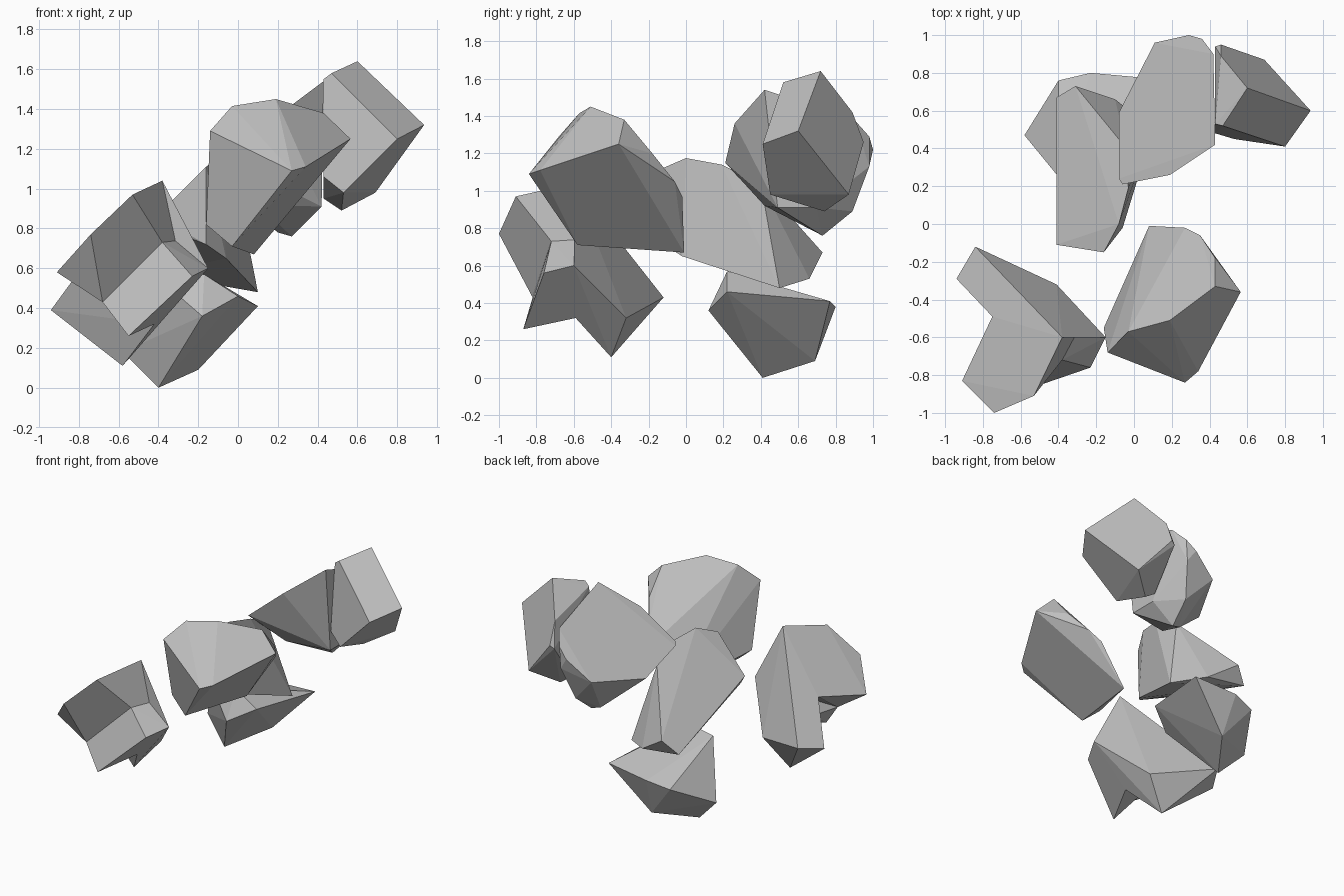
import bpy, bmesh, math

stone = bpy.data.materials.new("grey_stone")
stone.diffuse_color = (0.52, 0.52, 0.52, 1)


def chunk(name, corners):
    """Flat-faced rock fragment: convex hull around its corner points."""
    bm = bmesh.new()
    for c in corners:
        bm.verts.new(c)
    bmesh.ops.convex_hull(bm, input=bm.verts[:])
    loose = [v for v in bm.verts if not v.link_faces]
    bmesh.ops.delete(bm, geom=loose, context='VERTS')
    bmesh.ops.dissolve_limit(bm, angle_limit=math.radians(4),
                             verts=bm.verts[:], edges=bm.edges[:])
    bmesh.ops.recalc_face_normals(bm, faces=bm.faces[:])
    me = bpy.data.meshes.new(name)
    bm.to_mesh(me)
    bm.free()
    me.materials.append(stone)
    ob = bpy.data.objects.new(name, me)
    bpy.context.collection.objects.link(ob)
    return ob


def fuse(base, others):
    """Merge convex lumps into one notched rock."""
    for o in others:
        m = base.modifiers.new("union", 'BOOLEAN')
        m.operation, m.solver, m.object = 'UNION', 'EXACT', o
    dg = bpy.context.evaluated_depsgraph_get()
    me = bpy.data.meshes.new_from_object(base.evaluated_get(dg))
    base.modifiers.clear()
    base.data = me
    for o in others:
        bpy.data.objects.remove(o)


# upper right fragment
chunk("right_rock", [
    (.60, .72, 1.64), (.935, .60, 1.32), (.80, .41, 1.25), (.47, .52, 1.58),
    (.69, .87, .98), (.46, .95, 1.26), (.53, .45, .98), (.52, .74, .89),
    (.43, .53, 1.55), (.43, .48, 1.06), (.43, .73, .95), (.43, .94, 1.24),
    (.46, .89, 1.42)])

# fragment next to it, with a broad sloping top
chunk("upper_rock", [
    (-.06, .21, 1.15), (.19, .26, 1.36), (.43, .42, 1.54), (.42, .90, 1.38),
    (.36, .98, 1.29), (.29, 1.0, 1.22), (.11, .96, 1.08), (-.08, .59, 1.02),
    (-.08, .24, 1.13), (.27, .73, .76), (.20, .72, .78), (.10, .42, .92),
    (.42, .49, .91), (.42, .70, .91), (.29, .89, .89), (.35, .98, 1.13)])

# centre fragment
chunk("centre_rock", [
    (-.41, -.11, .86), (-.16, -.15, 1.11), (-.08, 0, 1.175), (-.03, .19, 1.14),
    (-.04, .40, 1.04), (-.31, .73, .67), (-.41, .67, .57), (.10, .50, .48),
    (-.10, .66, .53), (-.16, -.13, .72), (-.06, -.02, .65), (-.39, -.09, .81)])

# lowest fragment
chunk("base_rock", [
    (-.40, .41, 0), (-.20, .69, .09), (.10, .77, .41), (0, .22, .46),
    (-.18, .12, .36), (-.58, .47, .18), (-.40, .76, .34), (-.23, .80, .38),
    (-.40, .25, .55), (-.17, .22, .57)])

# front fragment
chunk("front_rock", [
    (.19, -.51, 1.45), (.43, -.33, 1.38), (.565, -.36, 1.25), (.34, -.78, 1.11),
    (.27, -.84, 1.09), (.43, -.18, 1.20), (.35, -.06, 1.05), (.27, -.02, .97),
    (.08, -.01, .67), (-.03, -.58, .71), (-.14, -.68, 1.29),
    (-.08, -.62, 1.36), (-.03, -.57, 1.415), (-.16, -.55, .82)])

# left fragment: two arms with a notch, plus the ledge at the front
front_arm = chunk("left_rock", [
    (-.74, -1.0, .77), (-.53, -.91, .97), (-.38, -.60, 1.04), (-.91, -.83, .58),
    (-.75, -.49, .65), (-.68, -.82, .43), (-.38, -.72, .73), (-.30, -.57, .74),
    (-.42, -.50, .60)])
back_arm = chunk("back_arm", [
    (-.84, -.12, .43), (-.94, -.29, .39), (-.75, -.49, .65), (-.38, -.60, 1.04),
    (-.58, -.40, .11), (-.69, -.35, .28), (-.41, -.32, .32), (-.42, -.59, .32),
    (-.15, -.60, .60), (-.30, -.57, .74), (-.60, -.27, .34)])
ledge = chunk("ledge", [
    (-.38, -.72, .73), (-.30, -.57, .74), (-.15, -.60, .60), (-.23, -.76, .56),
    (-.55, -.87, .26), (-.68, -.82, .43), (-.42, -.59, .32), (-.66, -.56, .46),
    (-.50, -.52, .60)])
fuse(front_arm, [back_arm, ledge])
